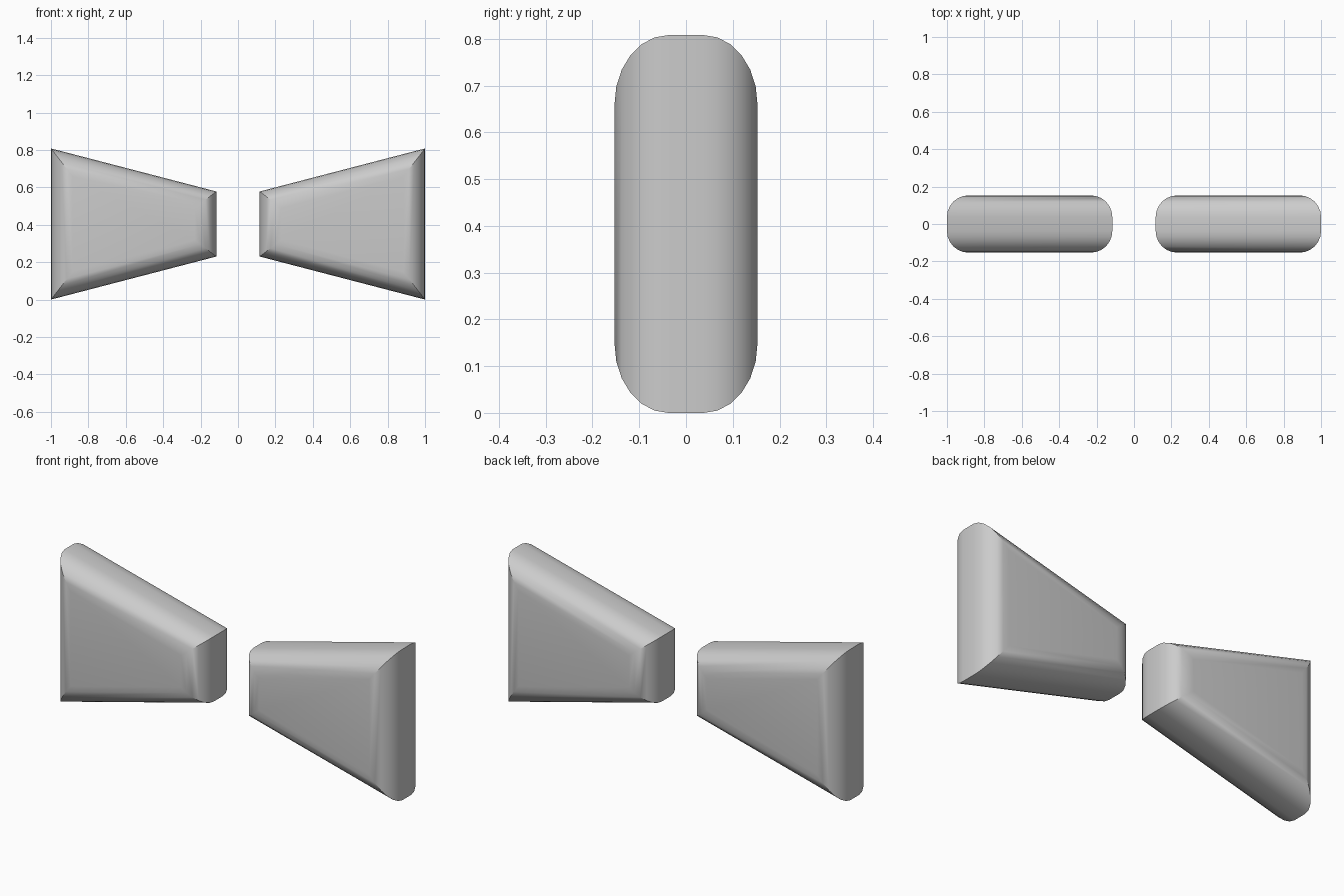
import bpy, bmesh, math

if "Cube" in bpy.data.objects:
    bpy.data.objects.remove(bpy.data.objects["Cube"])

X_IN, X_OUT = 0.116, 1.0        # narrow and wide ends
Z_MID, H_IN, H_OUT = 0.404, 0.174, 0.404
HALF_Y, R, SEG = 0.153, 0.115, 6
SLOPE = (H_OUT - H_IN) / (X_OUT - X_IN)


def outline(d):
    """Trapezoid outline inset evenly by d."""
    def half(x):
        return H_IN + SLOPE * (x - X_IN) - d * math.hypot(1, SLOPE)
    a, b = X_IN + d, X_OUT - d
    return [(a, Z_MID - half(a)), (b, Z_MID - half(b)),
            (b, Z_MID + half(b)), (a, Z_MID + half(a))]


def wedge(name, side):
    # Quarter-round edge on front and back, with mitred corners
    steps = [(HALF_Y - R + R * math.sin(t), R * (1 - math.cos(t)))
             for t in (math.pi / 2 * i / SEG for i in range(SEG + 1))]
    layers = [(-y, d) for y, d in reversed(steps)] + steps
    bm = bmesh.new()
    rings = [[bm.verts.new((side * x, y, z)) for x, z in outline(d)]
             for y, d in layers]
    for lo, hi in zip(rings, rings[1:]):
        for i in range(4):
            j = (i + 1) % 4
            bm.faces.new((lo[i], lo[j], hi[j], hi[i]))
    bm.faces.new(rings[0])
    bm.faces.new(rings[-1])
    bmesh.ops.recalc_face_normals(bm, faces=bm.faces)
    mesh = bpy.data.meshes.new(name)
    bm.to_mesh(mesh)
    bm.free()
    ob = bpy.data.objects.new(name, mesh)
    bpy.context.collection.objects.link(ob)
    bpy.ops.object.select_all(action='DESELECT')
    ob.select_set(True)
    bpy.context.view_layer.objects.active = ob
    bpy.ops.object.shade_smooth_by_angle(angle=math.radians(30))


# Mirrored pair of flared wedges
wedge("right_wedge", 1)
wedge("left_wedge", -1)
